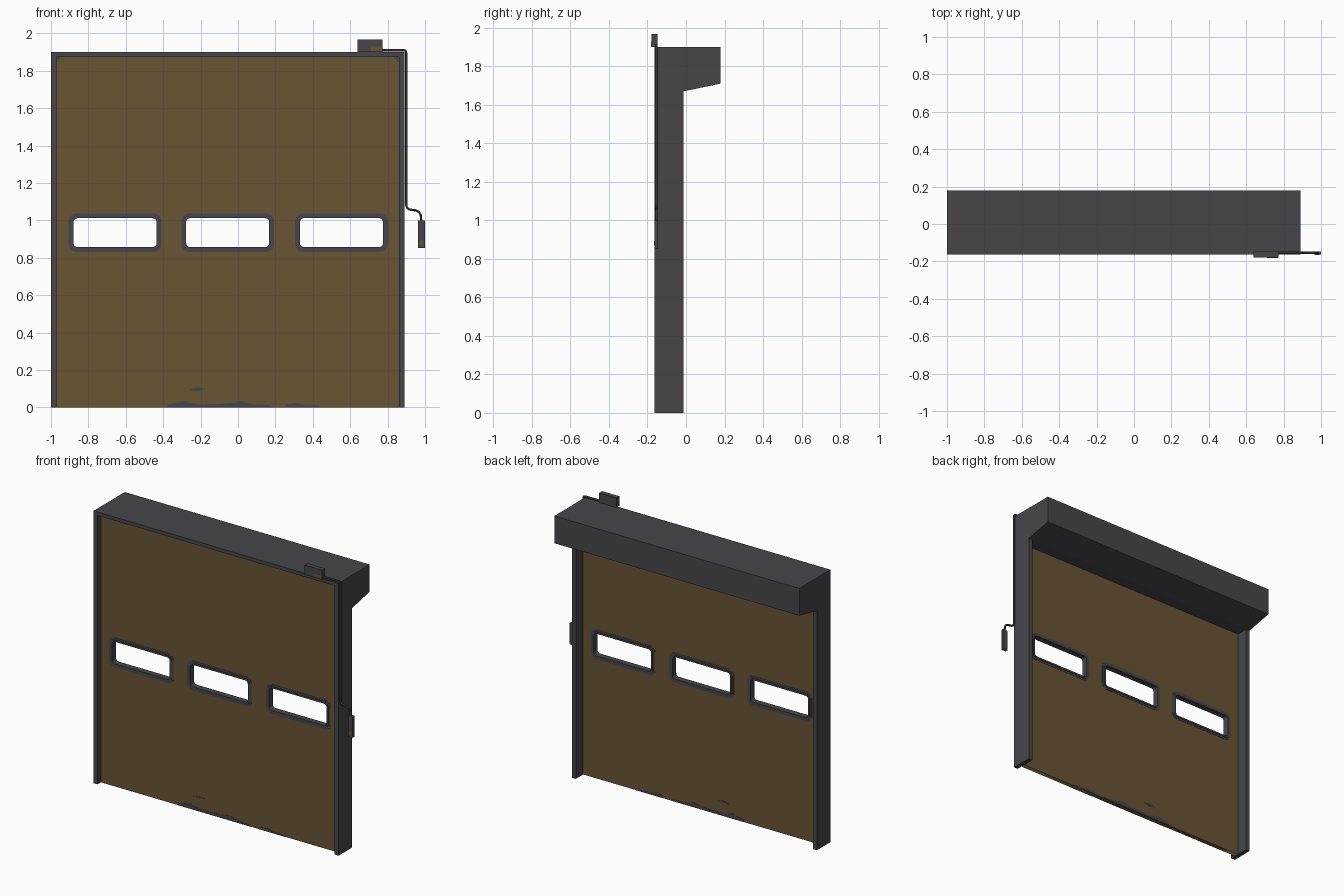
import bpy, math

cube = bpy.data.objects.get("Cube")
if cube:
    bpy.data.objects.remove(cube, do_unlink=True)


def material(name, colour):
    m = bpy.data.materials.new(name)
    m.use_nodes = True
    m.diffuse_color = (*colour, 1)
    m.node_tree.nodes["Principled BSDF"].inputs["Base Color"].default_value = (*colour, 1)
    return m


GREY = material("dark grey metal", (0.063, 0.06, 0.068))
BROWN = material("brown door", (0.14, 0.089, 0.036))


def finish(ob, mat):
    """Turn a curve into a mesh."""
    bpy.context.collection.objects.link(ob)
    ob.data.materials.append(mat)
    bpy.ops.object.select_all(action='DESELECT')
    bpy.context.view_layer.objects.active = ob
    ob.select_set(True)
    bpy.ops.object.convert(target='MESH')
    return ob


def plate(name, loops, y0, y1, mat):
    """Fill x-z outlines (inner loops become holes) between two depths."""
    cu = bpy.data.curves.new(name, 'CURVE')
    cu.dimensions = '2D'
    cu.fill_mode = 'BOTH'
    cu.extrude = (y1 - y0) / 2
    for loop in loops:
        sp = cu.splines.new('POLY')
        sp.points.add(len(loop) - 1)
        for p, (x, z) in zip(sp.points, loop):
            p.co = (x, z, 0, 1)
        sp.use_cyclic_u = True
    ob = bpy.data.objects.new(name, cu)
    ob.location.y = (y0 + y1) / 2
    ob.rotation_euler.x = math.pi / 2
    return finish(ob, mat)


def box(name, x0, x1, y0, y1, z0, z1, mat):
    me = bpy.data.meshes.new(name)
    verts = [(x, y, z) for x in (x0, x1) for y in (y0, y1) for z in (z0, z1)]
    faces = [(0, 1, 3, 2), (4, 6, 7, 5), (0, 4, 5, 1), (2, 3, 7, 6), (0, 2, 6, 4), (1, 5, 7, 3)]
    me.from_pydata(verts, [], faces)
    me.materials.append(mat)
    ob = bpy.data.objects.new(name, me)
    bpy.context.collection.objects.link(ob)
    return ob


def rounded(x0, x1, z0, z1, r, steps=4):
    pts = []
    corners = [(x1 - r, z1 - r), (x0 + r, z1 - r), (x0 + r, z0 + r), (x1 - r, z0 + r)]
    for k, (cx, cz) in enumerate(corners):
        for i in range(steps + 1):
            a = (k + i / steps) * math.pi / 2
            pts.append((cx + r * math.cos(a), cz + r * math.sin(a)))
    return pts


L, R, TOP = -1.0, 0.89, 1.9
FRONT, REAR = -0.163, -0.014
DOOR_F, DOOR_B = -0.125, -0.095
W = 0.03

# Side posts
box("right_post", L, L + W, FRONT, REAR, 0, 1.68, GREY)
box("left_post", R - W, R, FRONT, REAR, 0, 1.68, GREY)
for side, x in (("right", L), ("left", R - W)):
    box(side + "_post_top", x, x + W, FRONT, REAR, 1.68, TOP - 0.025, GREY)

# Header housing with a sloping underside, extruded along x
profile = [(FRONT, TOP), (FRONT, TOP - 0.025), (DOOR_B, TOP - 0.025), (DOOR_B, 1.67),
           (REAR, 1.67), (0.18, 1.71), (0.18, TOP)]
n = len(profile)
me = bpy.data.meshes.new("header_housing")
me.from_pydata([(x, y, z) for x in (L, R) for y, z in profile], [],
               [tuple(range(n)), tuple(range(2 * n - 1, n - 1, -1))]
               + [(i, i + n, (i + 1) % n + n, (i + 1) % n) for i in range(n)])
me.materials.append(GREY)
header = bpy.data.objects.new("header_housing", me)
bpy.context.collection.objects.link(header)

# Door panel with three window openings
windows = [(c - 0.228, c + 0.228, 0.852, 1.018) for c in (-0.657, -0.055, 0.553)]
outline = [(L + W, 0), (R - W, 0), (R - W, TOP - 0.025), (L + W, TOP - 0.025)]
plate("door_panel", [outline] + [rounded(*w, 0.025) for w in windows], DOOR_F, DOOR_B, BROWN)


def grown(w, d):
    return (w[0] - d, w[1] + d, w[2] - d, w[3] + d)


# Window seals and the worn surround on each face
for i, w in enumerate(windows):
    plate(f"window_seal_{i + 1}", [rounded(*grown(w, 0.006), 0.03), rounded(*grown(w, -0.006), 0.02)],
          DOOR_F - 0.006, DOOR_B + 0.006, GREY)
    for side, y in (("front", DOOR_F - 0.002), ("back", DOOR_B)):
        plate(f"window_surround_{side}_{i + 1}",
              [rounded(*grown(w, 0.02), 0.04), rounded(*w, 0.025)], y, y + 0.002, GREY)

# Bare metal patches where the paint has worn off
patches = [
    [(-0.38, 0), (0.19, 0), (0.17, 0.012), (0.09, 0.014), (0.02, 0.034), (-0.05, 0.022),
     (-0.13, 0.018), (-0.21, 0.016), (-0.29, 0.034), (-0.37, 0.018)],
    [(0.25, 0), (0.45, 0), (0.43, 0.01), (0.36, 0.012), (0.31, 0.024), (0.26, 0.018)],
    [(-0.26, 0.092), (-0.21, 0.087), (-0.17, 0.098), (-0.2, 0.107), (-0.24, 0.105)],
    [(L + W, 1.845), (L + W + 0.03, 1.875), (L + W, 1.875)],
    [(R - W, 1.845), (R - W, 1.875), (R - W - 0.03, 1.875)],
]
for i, loop in enumerate(patches):
    for side, y in (("front", DOOR_F - 0.002), ("back", DOOR_B)):
        plate(f"worn_patch_{side}_{i + 1}", [loop], y, y + 0.002, GREY)

# Control box on top with its painted patch
box("control_box", 0.64, 0.773, -0.18, -0.147, TOP, 1.967, GREY)
box("control_box_patch", 0.712, 0.771, -0.181, -0.178, 1.904, 1.93, BROWN)

# Cable conduit running down beside the left post
path = [(0.77, 1.91), (0.888, 1.91), (0.896, 1.907), (0.899, 1.898), (0.899, 1.085), (0.904, 1.067),
        (0.918, 1.058), (0.95, 1.054), (0.967, 1.046), (0.977, 1.03), (0.98, 0.995)]
cu = bpy.data.curves.new("cable_conduit", 'CURVE')
cu.dimensions = '3D'
cu.bevel_depth = 0.007
cu.bevel_resolution = 1
cu.use_fill_caps = True
sp = cu.splines.new('POLY')
sp.points.add(len(path) - 1)
for p, (x, z) in zip(sp.points, path):
    p.co = (x, -0.154, z, 1)
finish(bpy.data.objects.new("cable_conduit", cu), GREY)
bpy.ops.object.shade_smooth_by_angle()

# Hanging push button handset
box("handset", 0.963, 1.0, -0.164, -0.146, 0.852, 1.0, GREY)
box("handset_patch", 0.97, 0.992, -0.165, -0.163, 0.87, 0.892, BROWN)
